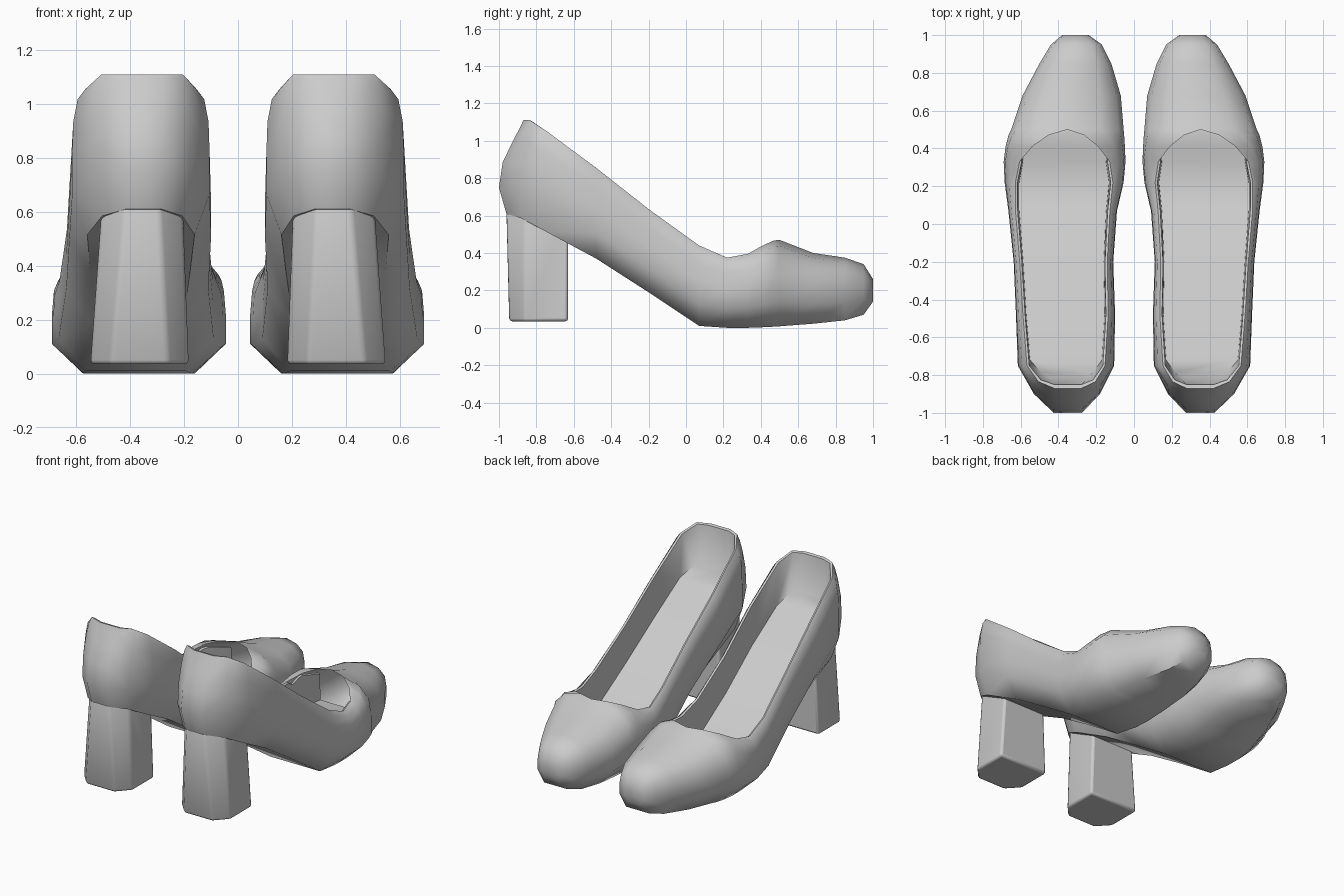
import bpy, bmesh

if "Cube" in bpy.data.objects:
    bpy.data.objects.remove(bpy.data.objects["Cube"])

# Stations heel to toe: y, left x, right x, sole z, rim z, rim width fraction
STATIONS = [
    (-1.00, .275, .425, .61, 1.11, .95),
    (-.90, .18, .53, .585, 1.11, .86),
    (-.75, .105, .615, .515, 1.055, .81),
    (-.48, .10, .625, .37, .855, .86),
    (-.20, .11, .637, .19, .635, .88),
    (.07, .09, .665, .01, .44, .87),
    (.22, .055, .685, .00, .375, .82),
    (.33, .045, .69, .00, .395, .74),
    (.41, .048, .68, .003, .44, .55),
    (.47, .052, .665, .006, .467, .31),
    (.50, .055, .65, .008, .47, 0),
    (.68, .07, .59, .022, .40, 0),
    (.85, .12, .50, .04, .375, 0),
    (.95, .17, .44, .07, .34, 0),
    (1.00, .24, .38, .14, .26, 0),
]
HEIGHT = [0, .28, .55, .78, .93, 1]           # section levels, sole to rim
CURL = [None, 1, 1, .91, .58, 0]              # how far each level closes over
LEAN = [.04, 0, .02, .075, .115, .13]         # forward lean of the heel back
SOLE = [.9, .85, .78, .7]                     # sole width fraction at the heel


def finish(bm, name, bevel=0):
    """Make a smooth object and mirror it to the other foot."""
    me = bpy.data.meshes.new(name)
    bm.to_mesh(me)
    bm.free()
    ob = bpy.data.objects.new(name, me)
    bpy.context.collection.objects.link(ob)
    bpy.ops.object.select_all(action='DESELECT')
    ob.select_set(True)
    bpy.context.view_layer.objects.active = ob
    bpy.ops.object.shade_smooth_by_angle(angle=.9)
    if bevel:
        m = ob.modifiers.new("Bevel", 'BEVEL')
        m.width, m.segments, m.limit_method = bevel, 2, 'ANGLE'
    m = ob.modifiers.new("Pair", 'MIRROR')
    m.use_mirror_merge = False
    return ob


# Upper and sole: one lofted shell, open over the foot
bm = bmesh.new()
rings = []
for i, (y, xl, xr, z0, z1, w) in enumerate(STATIONS):
    c, h = (xl + xr) / 2, (xr - xl) / 2
    fade = max(0, 1 - i / 2)
    sole = SOLE[i] if i < len(SOLE) else .64
    left, right = [], []
    for v, curl, lean in zip(HEIGHT, CURL, LEAN):
        u = sole if curl is None else w + (1 - w) * curl
        for side, s in ((left, -1), (right, 1)):
            side.append(bm.verts.new((c + s * u * h, y + lean * fade, z0 + v * (z1 - z0))))
    rings.append(left[::-1] + right)
n = len(HEIGHT)
for a, b in zip(rings, rings[1:]):
    for k in range(2 * n - 1):
        bm.faces.new((a[k], a[k + 1], b[k + 1], b[k]))
for r in (rings[0], rings[-1]):               # heel back and toe tip
    for k in range(n - 1):
        bm.faces.new((r[k], r[k + 1], r[2 * n - 2 - k], r[2 * n - 1 - k]))
bmesh.ops.remove_doubles(bm, verts=bm.verts[:], dist=.0005)
bmesh.ops.recalc_face_normals(bm, faces=bm.faces[:])
low = min(bm.faces, key=lambda f: f.calc_center_median().z)
low.normal_update()
if low.normal.z > 0:
    bmesh.ops.reverse_faces(bm, faces=bm.faces[:])
finish(bm, "shoe_upper")

# Lining: rim lip, inner walls and insole, running on under the toe
bm = bmesh.new()
rows = []
for i, (y, xl, xr, z0, z1, w) in enumerate(STATIONS[:12]):
    c, h = (xl + xr) / 2, (xr - xl) / 2
    rim = h * (w if i < 8 else .8)
    rim_y = y + LEAN[-1] * max(0, 1 - i / 2)
    rim_z = z1 if i < 8 else z0 + .8 * (z1 - z0)
    lip = rim - (.012 if i else 0)
    lip_y = rim_y + (.02 if i == 0 else .01 if i == 1 else 0)
    floor = .10 if i == 0 else rim * .92
    floor_y = rim_y + (.06, .05, .03)[i] if i < 3 else y
    floor_z = z0 + (.5 - .016 * i) * (z1 - z0)
    half = [(rim, rim_y, rim_z), (lip, lip_y, rim_z - .005), (floor, floor_y, floor_z)]
    pts = [(c - x, py, z) for x, py, z in half] + [(c + x, py, z) for x, py, z in half[::-1]]
    rows.append([bm.verts.new(p) for p in pts])
for a, b in zip(rows, rows[1:]):
    for k in range(5):
        bm.faces.new((a[k], a[k + 1], b[k + 1], b[k]))
r = rows[0]
for k in range(2):                            # inside of the heel back
    bm.faces.new((r[k + 1], r[k], r[5 - k], r[4 - k]))
bmesh.ops.recalc_face_normals(bm, faces=bm.faces[:])
floor = max(bm.faces, key=lambda f: f.calc_area())
floor.normal_update()
if floor.normal.z < 0:
    bmesh.ops.reverse_faces(bm, faces=bm.faces[:])
finish(bm, "lining_and_insole")

# Block heel: tapered prism with a chamfered back
bm = bmesh.new()
loops = []
for z, back, wb, ws in ((.035, -.945, .105, .182), (.62, -.96, .065, .15)):
    half = [(wb, back), (ws, -.86), (ws, -.63)]
    pts = half + [(-x, y) for x, y in half[::-1]]
    loops.append([bm.verts.new((.365 - (.01 if z > .5 else 0) + x, y, z)) for x, y in pts])
bm.faces.new(loops[0])
bm.faces.new(loops[1])
for k in range(6):
    j = (k + 1) % 6
    bm.faces.new((loops[0][k], loops[0][j], loops[1][j], loops[1][k]))
bmesh.ops.recalc_face_normals(bm, faces=bm.faces[:])
finish(bm, "block_heel", bevel=.015)
